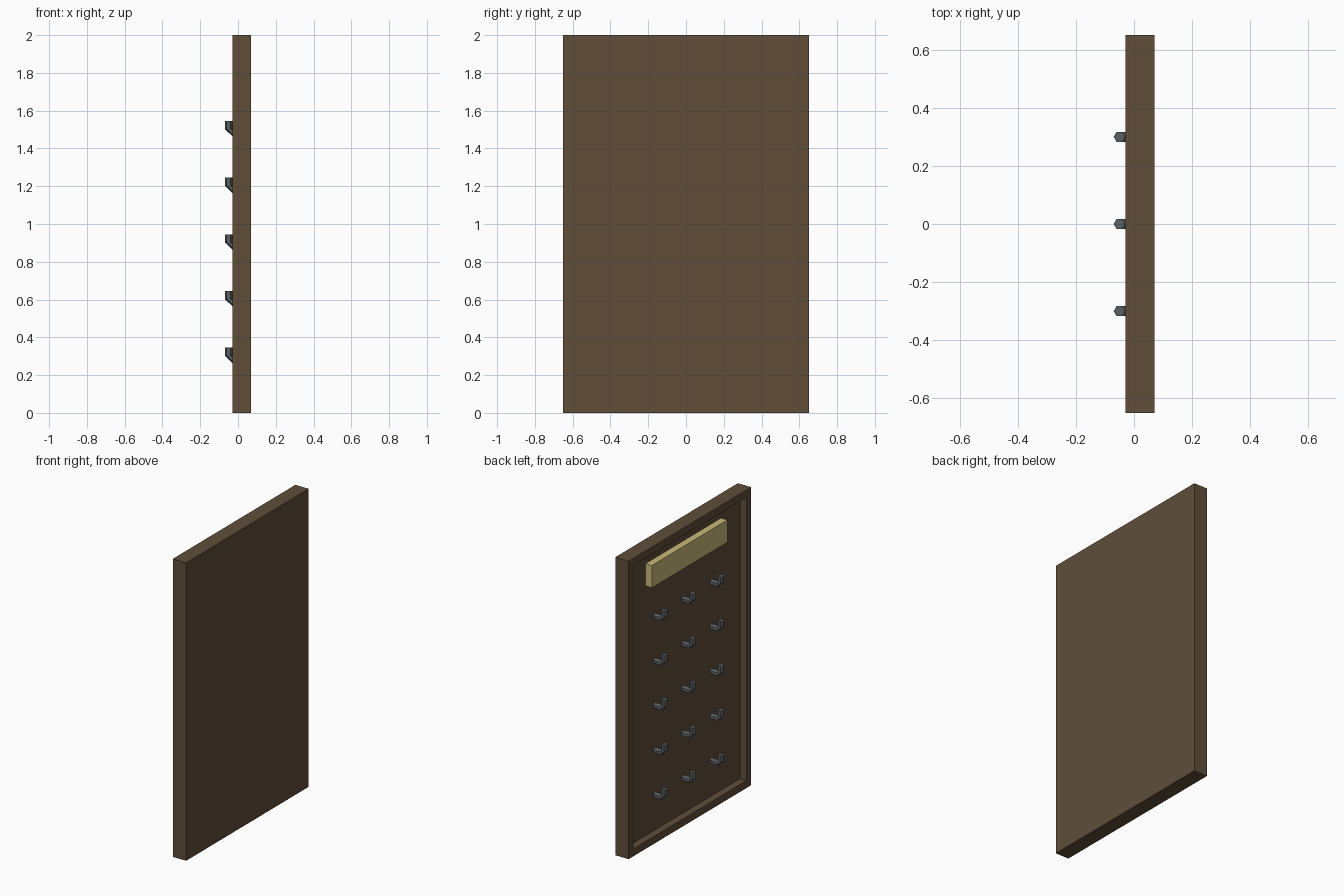
import bpy, bmesh
from math import sin, cos, tau

if "Cube" in bpy.data.objects:
    bpy.data.objects.remove(bpy.data.objects["Cube"])

FRONT, BACK, FLOOR = -0.029, 0.07, 0.02   # x of frame face, rear face, recess floor


def material(name, rgb):
    m = bpy.data.materials.new(name)
    m.diffuse_color = (*rgb, 1)
    m.use_nodes = True
    m.node_tree.nodes["Principled BSDF"].inputs["Base Color"].default_value = m.diffuse_color
    return m


def add_object(name, bm, mat):
    bmesh.ops.recalc_face_normals(bm, faces=bm.faces)
    me = bpy.data.meshes.new(name)
    bm.to_mesh(me)
    bm.free()
    me.materials.append(mat)
    ob = bpy.data.objects.new(name, me)
    bpy.context.collection.objects.link(ob)
    return ob


def box(x0, x1, y0, y1, z0, z1):
    bm = bmesh.new()
    bmesh.ops.create_cube(bm, size=1)
    for v in bm.verts:
        v.co.x = x1 if v.co.x > 0 else x0
        v.co.y = y1 if v.co.y > 0 else y0
        v.co.z = z1 if v.co.z > 0 else z0
    return bm


wood = material("brown_wood", (0.115, 0.076, 0.042))
cream = material("yellow_plate", (0.58, 0.48, 0.19))
iron = material("dark_iron", (0.10, 0.115, 0.125))

# Board with a raised rim around a recessed panel
bm = box(FRONT, BACK, -0.65, 0.65, 0, 2)
bm.normal_update()
face = min(bm.faces, key=lambda f: f.calc_center_median().x)
bmesh.ops.inset_region(bm, faces=[face], thickness=0.07)
inner = bmesh.ops.extrude_discrete_faces(bm, faces=[face])["faces"][0]
for v in inner.verts:
    v.co.x = FLOOR
add_object("board", bm, wood)

# Blank title plate at the top
add_object("title_plate", box(-0.027, FLOOR, -0.4, 0.4, 1.725, 1.875), cream)

# Hook: hexagonal arm, chamfered elbow and upright post
SIDES, R = 6, 0.02
angles = [tau * i / SIDES for i in range(SIDES)]
bm = bmesh.new()
arm = [[(x, R * sin(a), -0.015 - R * cos(a)) for a in angles] for x in (FLOOR, -0.03)]
post = [[(-0.05 - R * cos(a), R * sin(a), z) for a in angles] for z in (0.003, 0.045)]
rings = [[bm.verts.new(p) for p in ring] for ring in arm + post]
for a, b in zip(rings, rings[1:]):
    for i in range(SIDES):
        j = (i + 1) % SIDES
        bm.faces.new((a[i], a[j], b[j], b[i]))
bm.faces.new(rings[0])
bm.faces.new(rings[-1])
hook = add_object("hook", bm, iron)

# Grid of hooks, five rows of three
spots = [(y, z) for z in (0.3, 0.6, 0.9, 1.2, 1.5) for y in (-0.3, 0, 0.3)]
for n, (y, z) in enumerate(spots):
    ob = hook if n == 0 else hook.copy()
    if n:
        ob.name = f"hook_{n + 1}"
        bpy.context.collection.objects.link(ob)
    ob.location = (0, y, z)
